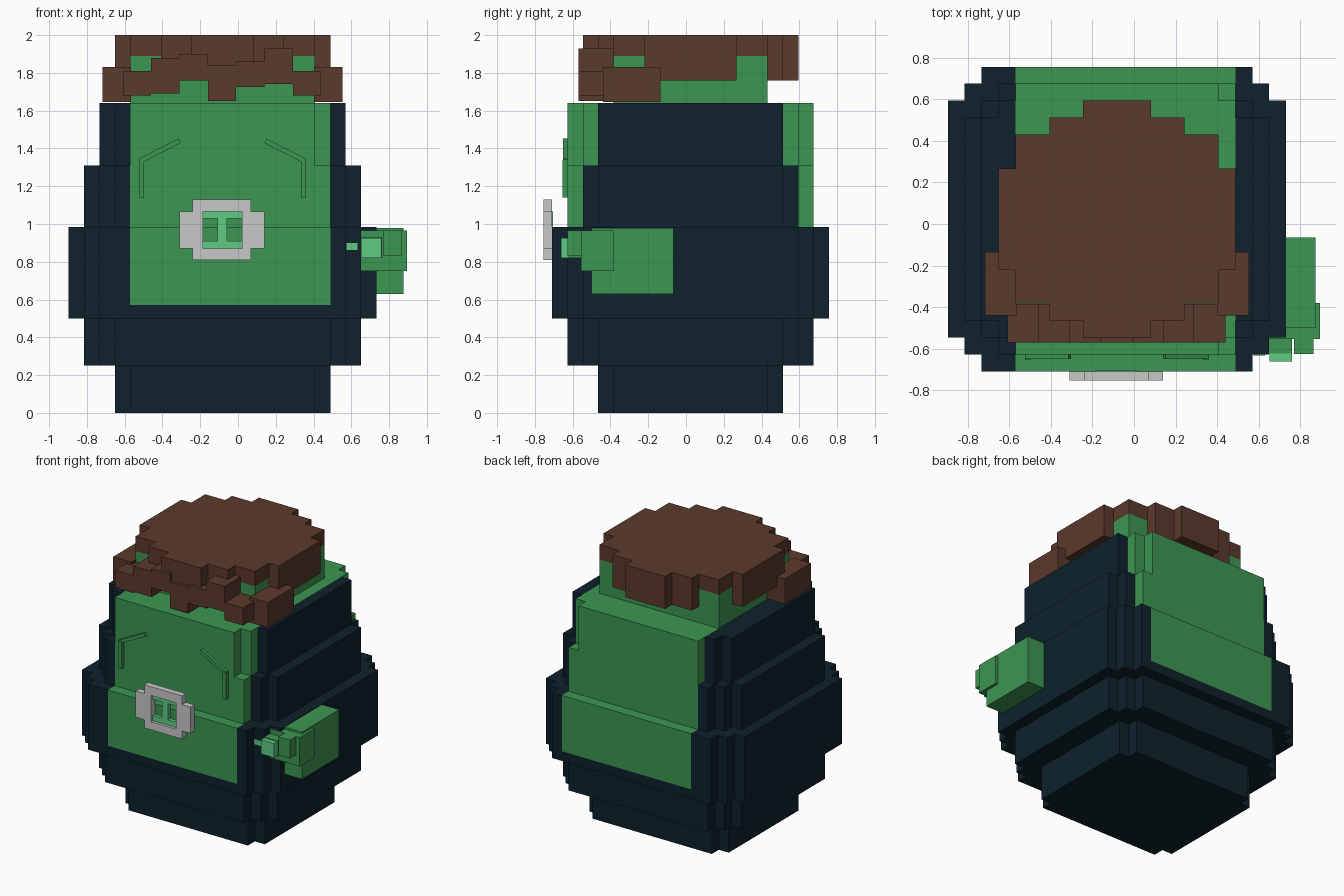
import bpy, bmesh, math
from mathutils import Vector, Matrix

if "Cube" in bpy.data.objects:
    bpy.data.objects.remove(bpy.data.objects["Cube"])

U = 0.0815                 # step size of the blocky shapes
CX, CY = -0.082, 0.024     # centre of the body


def material(name, rgb):
    m = bpy.data.materials.new(name)
    m.diffuse_color = (*rgb, 1)
    m.use_nodes = True
    m.node_tree.nodes["Principled BSDF"].inputs["Base Color"].default_value = m.diffuse_color
    return m


NAVY = material("navy", (0.0044, 0.0155, 0.0255))
GREEN = material("green", (0.045, 0.305, 0.084))
BROWN = material("brown", (0.105, 0.041, 0.025))
GREY = material("light grey", (0.58, 0.58, 0.58))
MINT = material("mint green", (0.112, 0.6, 0.225))


def finish(bm, name, mats):
    bmesh.ops.recalc_face_normals(bm, faces=bm.faces)
    me = bpy.data.meshes.new(name)
    bm.to_mesh(me)
    bm.free()
    for m in mats:
        me.materials.append(m)
    ob = bpy.data.objects.new(name, me)
    bpy.context.collection.objects.link(ob)
    return ob


def box(name, x, y, z, mat, tilt=0):
    bm = bmesh.new()
    size = (x[1] - x[0], y[1] - y[0], z[1] - z[0])
    mid = Vector((sum(x) / 2, sum(y) / 2, sum(z) / 2))
    m = Matrix.Translation(mid) @ Matrix.Rotation(tilt, 4, 'Y') @ Matrix.Diagonal((*size, 1))
    bmesh.ops.create_cube(bm, size=1, matrix=m)
    return finish(bm, name, [mat])


def outline(steps):
    """Stepped outline; steps hold (half x, half y) with x growing and y shrinking."""
    quad = []
    for i, (hx, hy) in enumerate(steps):
        quad.append((hx, hy))
        if i + 1 < len(steps):
            quad.append((hx, steps[i + 1][1]))
    pts = [(x, y) for x, y in quad]
    pts += [(x, -y) for x, y in reversed(quad)]
    pts += [(-x, -y) for x, y in quad]
    pts += [(-x, y) for x, y in reversed(quad)]
    return [(CX + x * U, CY + y * U) for x, y in pts]


def tier(name, z0, z1, steps, mats, painted=False):
    bm = bmesh.new()
    f = bm.faces.new([bm.verts.new((x, y, z0)) for x, y in outline(steps)])
    new = bmesh.ops.extrude_face_region(bm, geom=[f], use_keep_orig=True)["geom"]
    for v in new:
        if isinstance(v, bmesh.types.BMVert):
            v.co.z = z1
    if painted:
        # green front-to-back band over the navy body
        lo, hi = CX - 6 * U, CX + 7 * U
        bmesh.ops.triangulate(bm, faces=bm.faces[:])
        for co, no in (((lo, 0, 0), (1, 0, 0)), ((hi, 0, 0), (1, 0, 0)), ((0, 0, 0.572), (0, 0, 1))):
            bmesh.ops.bisect_plane(bm, geom=bm.verts[:] + bm.edges[:] + bm.faces[:],
                                   dist=1e-4, plane_co=co, plane_no=no)
        for f in bm.faces:
            c = f.calc_center_median()
            f.material_index = int(lo - 0.002 < c.x < hi + 0.002 and c.z > 0.573)
    return finish(bm, name, mats)


# Body tiers
wide = [(7, 8), (8, 7), (9, 6)]
body = [("foot_tier", 0, 0.25, [(6, 6), (7, 5)]),
        ("lower_tier", 0.25, 0.5, wide),
        ("belly_tier", 0.5, 0.985, [(8, 9), (9, 8), (10, 7)]),
        ("chest_tier", 0.985, 1.31, wide),
        ("shoulder_tier", 1.31, 1.64, [(6, 8), (7, 7), (8, 6)])]
for name, z0, z1, steps in body:
    tier(name, z0, z1, steps, [NAVY, GREEN], True)

# Head top and hair cap
tier("head_top", 1.64, 1.89, [(6, 5)], [GREEN])
tier("hair_cap_lower", 1.76, 1.89, [(2, 7), (4, 6), (7, 3)], [BROWN])
tier("hair_cap_upper", 1.89, 2.0, [(2, 7), (4, 6), (6, 5), (7, 3)], [BROWN])

# Fringe locks across the front
for i, (z0, z1) in enumerate([(1.68, 1.81), (1.69, 1.88), (1.76, 1.90), (1.65, 1.84),
                              (1.725, 1.86), (1.74, 1.93), (1.68, 1.81)]):
    x = -0.61 + 0.15 * i
    box(f"fringe_lock_{i + 1}", (x, x + 0.15), (-0.57, -0.385), (z0, z1), BROWN)

# Side parts: hair locks and bent eyebrows
for side, s in (("left", -1), ("right", 1)):
    def span(a, b):
        return tuple(sorted((CX + s * a, CX + s * b)))
    box(f"side_lock_{side}", span(0.485, 0.635), (-0.44, -0.135), (1.645, 1.83), BROWN)
    box(f"brow_drop_{side}", span(0.415, 0.443), (-0.655, -0.62), (1.14, 1.34), GREEN)
    c = CX + s * 0.332
    box(f"brow_bar_{side}", (c - 0.118, c + 0.118), (-0.65, -0.62), (1.374, 1.4), GREEN,
        tilt=s * math.radians(27))

# Snout: grey ring with a mint H-shaped inset
yr = (-0.755, -0.71)
for n, x, z in (("left", (-0.31, -0.185), (0.87, 1.065)), ("right", (0.02, 0.14), (0.87, 1.065)),
                ("top", (-0.24, 0.07), (1.065, 1.13)), ("bottom", (-0.24, 0.07), (0.81, 0.87)),
                ):
    box(f"snout_ring_{n}", x, yr, z, GREY)
yi = (-0.735, -0.705)
for n, x, z in (("top", (-0.185, 0.02), (1.03, 1.065)), ("bottom", (-0.185, 0.02), (0.87, 0.91)),
                ("middle", (-0.108, -0.058), (0.91, 1.03))):
    box(f"snout_inset_{n}", x, yi, z, MINT)

# Arm and hand on the right side
box("arm", (0.72, 0.875), (-0.5, -0.065), (0.63, 0.98), GREEN)
box("palm", (0.65, 0.895), (-0.555, -0.38), (0.75, 0.965), GREEN)
box("outer_finger", (0.77, 0.865), (-0.627, -0.54), (0.83, 0.965), GREEN)
box("inner_finger", (0.65, 0.762), (-0.625, -0.54), (0.82, 0.93), GREEN)
box("finger_tip", (0.652, 0.76), (-0.662, -0.625), (0.82, 0.925), MINT)
box("side_mark", (0.575, 0.632), (-0.634, -0.627), (0.862, 0.9), MINT)
